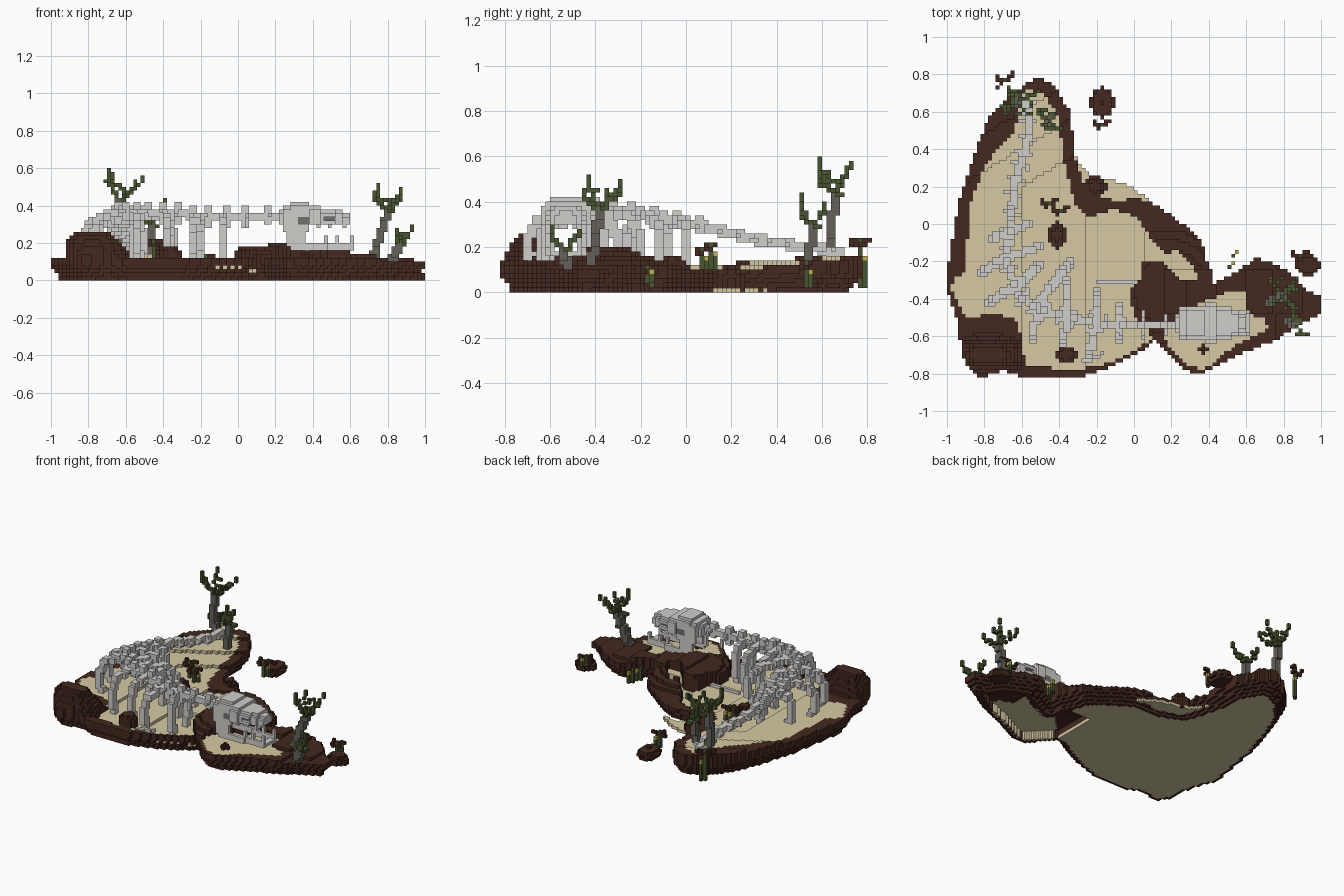
import bpy
import bmesh
import math
from mathutils import Vector

CELL = 0.02  # edge of one block; all coordinates below count blocks

if "Cube" in bpy.data.objects:
    bpy.data.objects.remove(bpy.data.objects["Cube"], do_unlink=True)


def make_material(name, red, green, blue):
    mat = bpy.data.materials.new(name)
    mat.use_nodes = True
    colour = (red, green, blue, 1)
    mat.diffuse_color = colour
    mat.node_tree.nodes["Principled BSDF"].inputs["Base Color"].default_value = colour
    return mat


EARTH = make_material("dark brown earth", .058, .022, .014)
SAND = make_material("pale sand", .67, .59, .37)
BONE = make_material("grey bone", .64, .62, .59)
SHADOW = make_material("dark bone hollow", .16, .16, .15)
BARK = make_material("grey bark", .13, .12, .1)
LEAF = make_material("dull green", .065, .09, .03)
FLOWER = make_material("yellow flower", .5, .45, .07)

SIDES = [Vector(d) for d in ((1, 0, 0), (0, 1, 0), (0, 0, 1), (-1, 0, 0), (0, -1, 0), (0, 0, -1))]


def build(name, cells, solid=None):
    """Turn a {cell: material} dictionary into a mesh of its exposed block faces."""
    solid = solid or cells
    bm = bmesh.new()
    corners = {}
    mats = list(dict.fromkeys(cells.values()))
    for cell, mat in cells.items():
        middle = Vector(cell) + Vector((.5, .5, .5))
        for side in SIDES:
            if tuple(int(c + s) for c, s in zip(cell, side)) in solid:
                continue
            u = Vector((side.y, side.z, side.x)) / 2
            v = side.cross(u)
            ring = []
            for offset in (u + v, v - u, -u - v, u - v):
                point = middle + side / 2 + offset
                key = tuple(round(c) for c in point)
                if key not in corners:
                    corners[key] = bm.verts.new(Vector(key) * CELL)
                ring.append(corners[key])
            bm.faces.new(ring).material_index = mats.index(mat)
    mesh = bpy.data.meshes.new(name)
    bm.to_mesh(mesh)
    bm.free()
    for mat in mats:
        mesh.materials.append(mat)
    obj = bpy.data.objects.new(name, mesh)
    bpy.context.collection.objects.link(obj)


def stroke(cells, path, mat, size=1):
    """Draw a line of blocks through the points of a path."""
    for start, end in zip(path, path[1:]):
        start, end = Vector(start), Vector(end)
        steps = max(1, int((end - start).length * 2))
        for i in range(steps + 1):
            corner = start.lerp(end, i / steps) - Vector((size - 1,) * 3) / 2
            box(cells, [math.floor(c) for c in corner], (size,) * 3, mat)


def box(cells, low, size, mat):
    for i in range(size[0]):
        for j in range(size[1]):
            for k in range(size[2]):
                cells[low[0] + i, low[1] + j, low[2] + k] = mat


def boulder(cells, centre, radii):
    ranges = [range(int(c - r) - 1, int(c + r) + 2) for c, r in zip(centre, radii)]
    for x in ranges[0]:
        for y in ranges[1]:
            for z in ranges[2]:
                parts = [(p + .5 - c) / r for p, c, r in zip((x, y, z), centre, radii)]
                if z >= 0 and sum(p * p for p in parts) <= 1:
                    cells[x, y, z] = EARTH


def inset(x, y, outline):
    """Distance inside an outline; negative outside."""
    inside, nearest = False, math.inf
    for (ax, ay), (bx, by) in zip(outline, outline[1:] + outline[:1]):
        if (ay > y) != (by > y) and x < ax + (bx - ax) * (y - ay) / (by - ay):
            inside = not inside
        dx, dy = bx - ax, by - ay
        t = max(0, min(1, ((x - ax) * dx + (y - ay) * dy) / (dx * dx + dy * dy)))
        nearest = min(nearest, math.hypot(x - ax - t * dx, y - ay - t * dy))
    return nearest if inside else -nearest


# Ground outlines
RIM = [(-26, 39), (-22, 38), (-19, 33), (-17, 30), (-16, 19), (-13, 9), (-5, 6), (1, 7), (6, 5),
       (13, 0), (18, -4), (19, -9), (21, -13), (21, -16), (27, -13), (33, -9), (38, -11), (43, -14),
       (46, -18), (50, -19), (50, -24), (44, -27), (38, -31), (28, -35), (18, -40), (13, -39), (9, -34),
       (6, -31), (2, -34), (-6, -38), (-15, -41), (-30, -41), (-35, -39), (-41, -41), (-43, -40),
       (-46, -35), (-47, -26), (-50, -18), (-50, -13), (-47, 5), (-43, 18), (-39, 28), (-33, 35)]
BASIN = [(-29, 36), (-24, 35), (-20, 28), (-19, 18), (-16, 6), (-12, 2), (-5, 4), (1, 2), (4, -3),
         (8, -8), (12, -7), (16, -11), (17, -15), (12, -15), (8, -10), (2, -10), (2, -14), (-1, -18),
         (0, -25), (4, -28), (5, -31), (2, -33), (-6, -37), (-15, -39), (-29, -38), (-30, -32),
         (-31, -26), (-37, -24), (-45, -25), (-49, -17), (-48, -14), (-45, -13), (-44, 5), (-40, 15),
         (-36, 21), (-32, 25), (-31, 30)]
SHELF = [(8, -30), (10, -26), (13, -23), (18, -21), (25, -18), (30, -18), (30, -24), (35, -25), (36, -28),
         (30, -31), (25, -34), (19, -39), (14, -38), (10, -34)]
SHORE = [(-17, 20), (-12, 13), (-3, 11), (4, 7), (7, 3), (0, 2), (-13, 4)]

# Sandy floor and earth rim
sand, earth = {}, {}
for x in range(-50, 50):
    for y in range(-41, 41):
        px, py = x + .5, y + .5
        edge = inset(px, py, RIM)
        if edge < 0:
            if inset(px, py, SHORE) > 0:
                sand[x, y, 0] = SAND
            continue
        lobe = px > 8 and py < -12
        floor = max(3, min(6.5, 4.9 - .06 * (px + 20))) + .1 * max(0, py - 10)
        sandy = edge > 1 and (inset(px, py, BASIN) > 0 or inset(px, py, SHELF) > 0)
        if sandy:
            height = 6 if lobe else floor
        else:
            mound = min(13.4, 17 - 1.8 * math.hypot((px + 39) / 2, py + 35))
            shoulder = min(9, 12 - .4 * math.hypot(px - 9, py + 18))
            ridge = 9 - .13 * (px - 18) if lobe and py > -24 else 0
            low_side = px > 38 or (px > -20 and py > -6)
            height = max(5 if low_side else 6, floor, mound, shoulder, ridge)
        bottom = 3 if lobe and edge > 4 else 0
        for z in range(bottom, round(height)):
            if z < 4 and edge < 2.4 - z * .7:
                continue
            buried = z == 0 and edge > 3.4 and not lobe
            if buried or (sandy and edge > 3.4) or (sandy and z == round(height) - 1):
                sand[x, y, z] = SAND
            else:
                earth[x, y, z] = EARTH
ground = {**sand, **earth}
build("sandy_floor", sand, ground)
build("earth_rim", earth, ground)

# Boulders on and around the island
for name, centre, radii in (
        ("front_boulder", (-18, -35, 6), (3, 2.3, 3.6)),
        ("middle_boulder", (-20.5, -3, 5), (2.2, 4, 3)),
        ("shelf_boulder", (18.5, -33.5, 6), (1.6, 1.4, 1.5)),
        ("shore_boulder", (-10.5, 10, 2), (3.2, 3.2, 4)),
        ("back_islet", (-8.5, 32.5, 1.5), (3.2, 4, 2)),
        ("side_islet", (46.5, -11, 1), (3.6, 2.8, 2))):
    rock = {}
    boulder(rock, centre, radii)
    build(name, rock)

# Spine with cross-shaped vertebrae, finer along the tail
SPINE = [(-29, 34, 9), (-28, 25, 10), (-30, 17, 11.5), (-32, 10, 13), (-33, 0, 15.5), (-34, -10, 17.5),
         (-31, -19, 18.5), (-25, -23, 18.5), (-18, -25, 18), (-10, -26.5, 17), (0, -27.5, 17), (12, -27, 17.5)]
spine = {}
stroke(spine, SPINE, BONE, 2)
for start, end in zip(SPINE, SPINE[1:]):
    start, end = Vector(start), Vector(end)
    across = (end - start).cross(Vector((0, 0, 1))).normalized() * 2.2
    for t in (.2, .7):
        point = start.lerp(end, t)
        upright = Vector((0, 0, max(0, point.z - 9) / 5))
        stroke(spine, [point - across, point + across], BONE)
        stroke(spine, [point - upright, point + upright], BONE, 2)
build("spine", spine)

# Ribs arch out from the spine and drop to the sand
ribs = {}
for root, tips in (
        ((-33, -2, 16), ((-38, -4), (-28, 0))),
        ((-34, -9, 17), ((-41, -13), (-25, -6))),
        ((-32, -17, 18), ((-39, -21), (-25, -11))),
        ((-26, -22, 18), ((-27, -31), (-17, -10))),
        ((-18, -25, 18), ((-19, -32), (-18, -15))),
        ((-10, -26, 17), ((-12, -35), (-10, -18))),
        ((-4, -27, 17), ((-4, -31), (-4, -22)))):
    for tip in tips:
        root = Vector(root)
        outer = Vector((*tip, root.z))
        arch = root.lerp(outer, .75) - Vector((0, 0, 1))
        outer.z = 12
        foot = root.lerp(outer, .85)
        foot.z = 5
        stroke(ribs, [root, arch, outer, (outer.x, outer.y, 9), foot], BONE, 2)
for side in (-31, -24):
    stroke(ribs, [(2, -27, 17), (2, side, 16), (2, side, 14)], BONE)
build("ribs", ribs)

# Loose bones on the sand
loose = {}
stroke(loose, [(-10, -16, 4), (0, -16, 4)], BONE)
stroke(loose, [(-14, -37, 5), (-9, -35, 5)], BONE)
build("loose_bones", loose)

# Skull tapers towards the snout: start, length, half width, top
skull, jaw = {}, {}
for x, length, half, top in ((11, 1, 2, 19), (12, 2, 4, 20), (14, 5, 4, 21), (19, 3, 5, 20),
                             (22, 4, 4, 19), (26, 2, 3, 19), (28, 2, 2, 18)):
    box(skull, (x, -27 - half, 15), (length, 2 * half + 1, top - 16), BONE)
    box(skull, (x, -26 - half, top - 1), (length, 2 * half - 1, 1), BONE)

# Cheeks, eye sockets, snout openings, jaw and teeth on both sides
for side, outward in ((-31, -1), (-23, 1)):
    box(skull, (16, side, 15), (3, 1, 2), SHADOW)
    box(skull, (12, side, 13), (7, 1, 2), BONE)
    box(skull, (13, side, 9), (5, 1, 4), BONE)
    box(skull, (14, side - outward, 10), (3, 1, 5), BONE)
    box(jaw, (14, side, 8), (10, 1, 2), BONE)
    near = side - outward
    box(jaw, (22, near, 8), (9, 1, 2), BONE)
    for x in (21, 24, 28):
        box(skull, (x, near - outward * (x > 25), 14), (1, 1, 1), BONE)
        box(jaw, (x + 2, near, 10), (1, 1, 2), BONE)
    for x in (23, 24, 25):
        skull.pop((x, side, 16))
        skull[x, near, 16] = SHADOW
box(jaw, (29, -30, 8), (2, 7, 1), BONE)
build("skull", skull)
build("jaw", jaw)


# Bare trees: grey trunk, thin forked green branches
def tree(name, trunk, tips):
    cells = {}
    top = Vector(trunk[-1])
    for tip in tips:
        tip = Vector(tip)
        elbow = top.lerp(tip, .6)
        twig = Vector((tip.y - top.y, top.x - tip.x, 3)) * .4
        stroke(cells, [top, elbow, tip, tip + Vector((0, 0, 1))], LEAF)
        stroke(cells, [elbow, elbow + twig], LEAF)
    box(cells, [math.floor(c) for c in top], (2, 2, 1), LEAF)
    stroke(cells, trunk, BARK, 2)
    build(name, cells)


tree("tall_tree", [(-31, 32, 7), (-32, 32, 14), (-32, 33, 21)],
     [(-35, 29, 28), (-26, 35, 26), (-34, 36, 27), (-28, 29, 25)])
tree("back_tree", [(-23, 27, 7), (-23, 28, 14)], [(-20, 25, 20), (-26, 30, 18), (-24, 25, 17)])
tree("side_tree", [(36, -21, 5), (38, -20, 12), (40, -19, 18)],
     [(37, -22, 24), (43, -15, 23), (36, -15, 22), (43, -23, 21)])
tree("small_tree", [(41, -26, 5), (43, -27, 9)], [(46, -30, 13), (42, -24, 12)])


# Sprouts: green stems, yellow bloom and brown crossed tip
def sprout(name, x, y, low, high, arms=()):
    cells = {}
    middle = (low + high) // 2
    stroke(cells, [(x, y, low), (x, y, high)], LEAF)
    stroke(cells, [(x + 1, y + 1, low), (x + 1, y + 1, middle)], LEAF)
    cells[x + 1, y + 1, middle + 1] = FLOWER
    for dx, dy in arms:
        stroke(cells, [(x, y, high - 1), (x + dx, y + dy, high)], EARTH)
    build(name, cells)


CROSS = ((-1, -1), (1, 1), (2, 1), (-2, 1))
sprout("middle_sprout", -23, 5, 4, 10, CROSS)
sprout("middle_sprout_low", -20, 3, 4, 9, CROSS)
sprout("corner_sprout", -35, 38, 1, 11, CROSS + ((2, 2), (-2, -2)))
sprout("islet_sprout", -9, 26, 1, 6, CROSS)
sprout("side_islet_sprout", 44, -9, 2, 5, CROSS)
sprout("back_vine", 26, -9, 1, 5)
sprout("back_flower", 25, -12, 1, 5)
